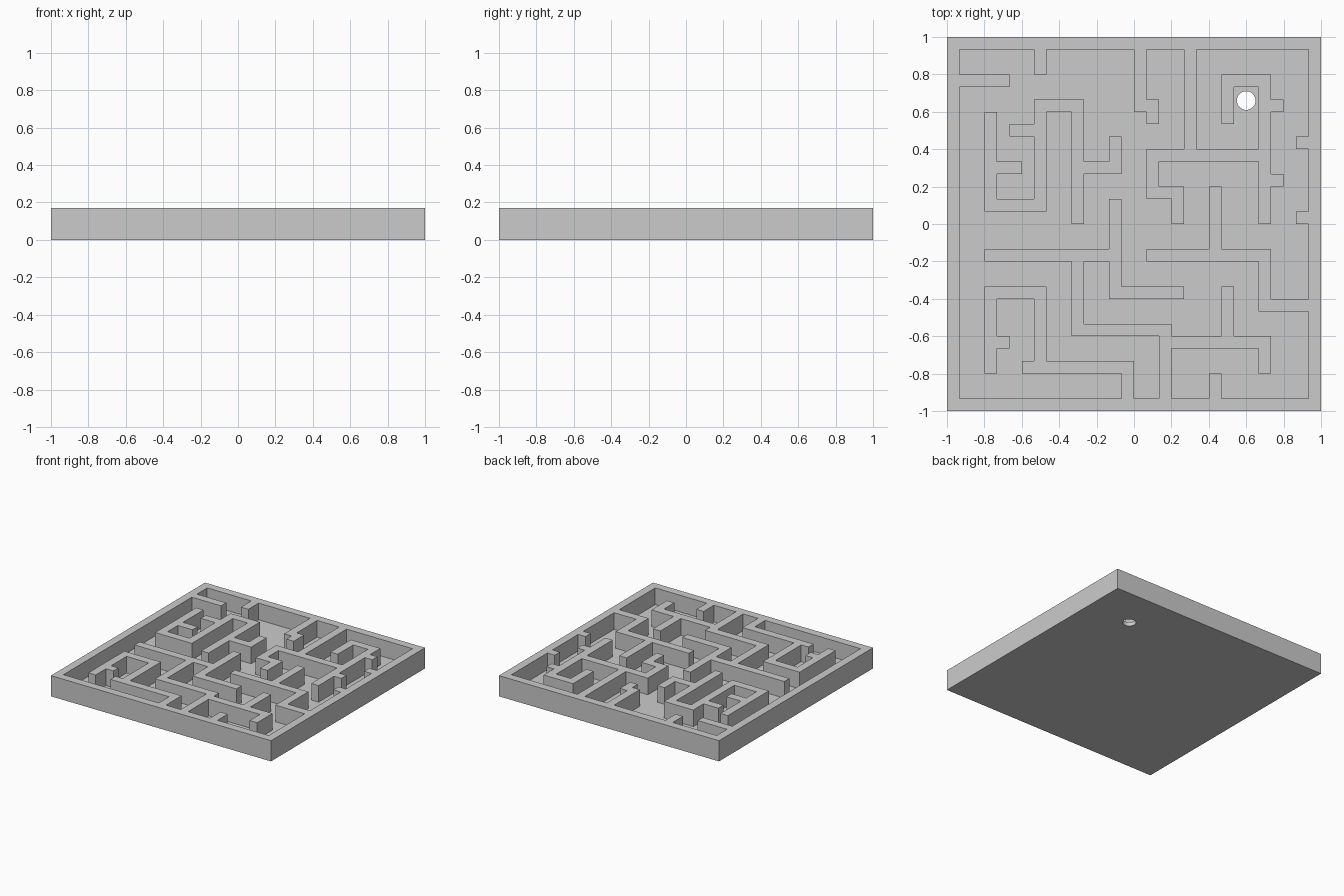
import bpy, bmesh, math

if "Cube" in bpy.data.objects:
    bpy.data.objects.remove(bpy.data.objects["Cube"])

N = 30                # maze is a 30 x 30 cell grid, walls one cell thick
FLOOR, TOP = 0.033, 0.17

# Wall centre paths in cell coordinates (column, row from the front left)
PATHS = [
    # back edge stubs
    [(1, 26), (4, 26)],
    [(7, 27), (7, 28)],
    [(15, 28), (15, 24), (16, 24), (16, 23)],
    # back right walls around the hole
    [(19, 28), (19, 20)],
    [(18, 15), (18, 17), (16, 17), (16, 20), (25, 20)],
    [(25, 15), (25, 26), (22, 26), (22, 23)],
    [(26, 18)], [(26, 24)], [(28, 21)], [(28, 15)],
    # right middle walls
    [(28, 8), (25, 8), (25, 12), (16, 12)],
    [(21, 12), (21, 17)],
    # front right walls
    [(21, 1), (21, 2)],
    [(17, 1), (17, 6), (10, 6), (10, 12)],
    [(17, 5), (25, 5), (25, 3)],
    [(22, 5), (22, 9)],
    # centre walls
    [(3, 12), (13, 12)],
    [(13, 16), (13, 9), (18, 9)],
    # front left walls
    [(14, 1), (14, 3), (6, 3)],
    [(7, 3), (7, 9), (3, 9), (3, 3)],
    [(4, 5)],
    # back left island
    [(3, 23), (3, 16), (7, 16), (7, 24), (10, 24), (10, 15)],
    [(10, 19), (13, 19), (13, 21)],
    [(5, 22), (6, 22)],
    [(4, 19), (5, 19)],
]


def wall_cells():
    # border frame plus every cell along the paths
    cells = {(i, j) for i in range(N) for j in range(N)
             if i in (0, N - 1) or j in (0, N - 1)}
    for path in PATHS:
        for (a, b), (c, d) in zip(path, path[1:] or path):
            cells |= {(i, j) for i in range(min(a, c), max(a, c) + 1)
                      for j in range(min(b, d), max(b, d) + 1)}
    return cells


# Tray: floor grid, closed underneath, wall cells extruded up
bm = bmesh.new()
bmesh.ops.create_grid(bm, x_segments=N, y_segments=N, size=1)
for v in bm.verts:
    v.co.z = FLOOR
walls = wall_cells()
wall_faces = []
for f in bm.faces:
    c = f.calc_center_median()
    if (int((c.x + 1) * N / 2), int((c.y + 1) * N / 2)) in walls:
        wall_faces.append(f)

rim = [e for e in bm.edges if e.is_boundary]
ext = bmesh.ops.extrude_edge_only(bm, edges=rim)["geom"]
for v in ext:
    if isinstance(v, bmesh.types.BMVert):
        v.co.z = 0
bottom = [e for e in bm.edges if e.is_boundary]
bmesh.ops.contextual_create(bm, geom=bottom)

ext = bmesh.ops.extrude_face_region(bm, geom=wall_faces)["geom"]
for v in ext:
    if isinstance(v, bmesh.types.BMVert):
        v.co.z = TOP
bmesh.ops.delete(bm, geom=[f for f in wall_faces if f.is_valid], context='FACES')
bmesh.ops.recalc_face_normals(bm, faces=bm.faces)
mesh = bpy.data.meshes.new("maze_tray")
bm.to_mesh(mesh)
bm.free()
tray = bpy.data.objects.new("maze_tray", mesh)
bpy.context.collection.objects.link(tray)

# Round hole through the floor
bpy.ops.mesh.primitive_cylinder_add(vertices=32, radius=0.05, depth=0.14,
                                    location=(0.6, 0.66, FLOOR / 2))
cutter = bpy.context.object
cutter.name = "hole_cutter"
cutter.hide_render = True
cut = tray.modifiers.new("hole", 'BOOLEAN')
cut.operation = 'DIFFERENCE'
cut.solver = 'EXACT'
cut.object = cutter

# Merge flat grid cells into clean faces
clean = tray.modifiers.new("clean", 'DECIMATE')
clean.decimate_type = 'DISSOLVE'
clean.angle_limit = math.radians(1)

bpy.context.view_layer.objects.active = tray
for name in ("hole", "clean"):
    bpy.ops.object.modifier_apply(modifier=name)
bpy.data.objects.remove(cutter)
